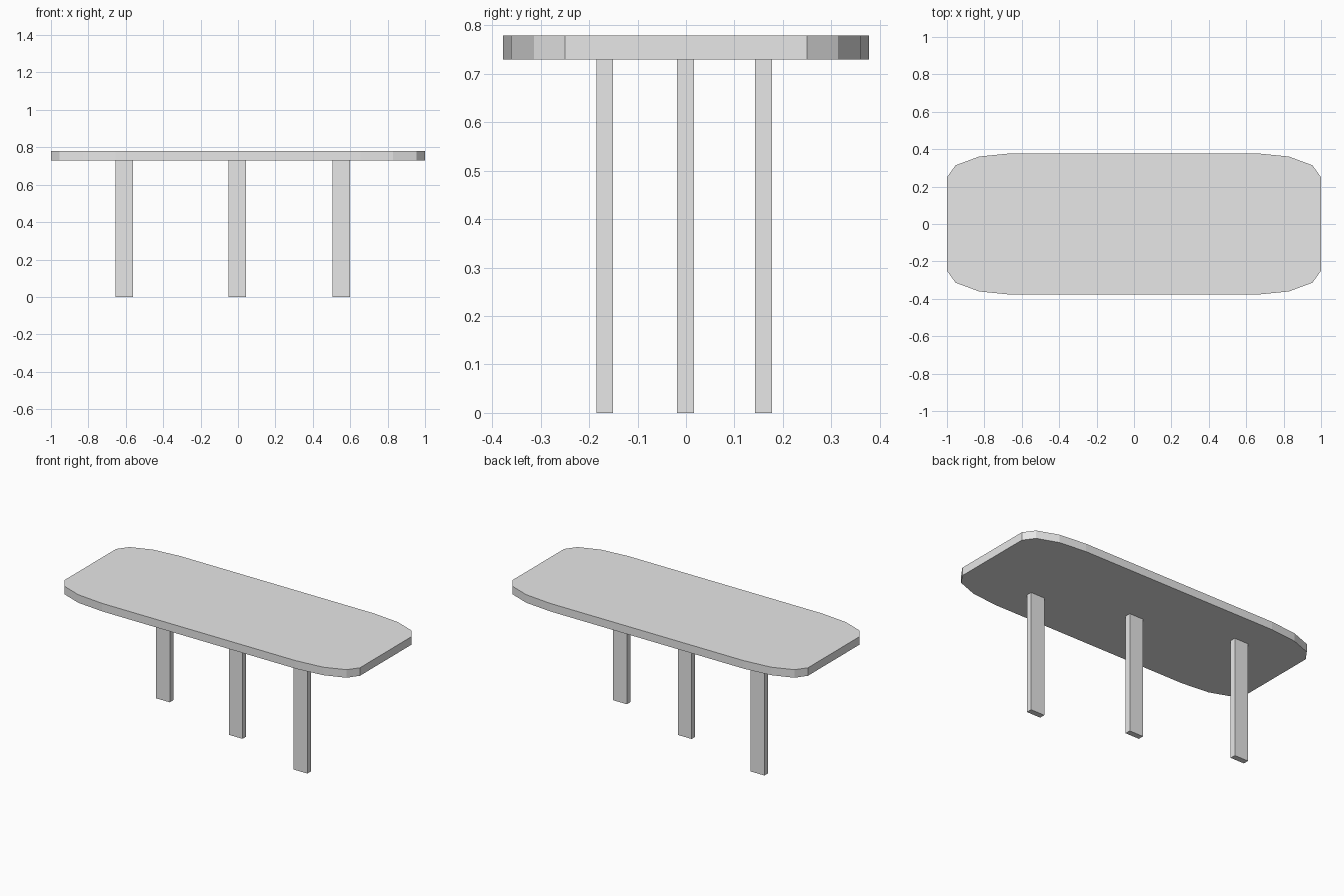
import bpy, bmesh, math

if "Cube" in bpy.data.objects:
    bpy.data.objects.remove(bpy.data.objects["Cube"])

grey = bpy.data.materials.new("light_grey")
grey.diffuse_color = (0.8, 0.8, 0.8, 1)
grey.use_nodes = True
grey.node_tree.nodes["Principled BSDF"].inputs["Base Color"].default_value = grey.diffuse_color


def prism(name, outline, z0, z1):
    """Extrude a closed counter-clockwise outline from z0 to z1."""
    bm = bmesh.new()
    base = bm.faces.new([bm.verts.new((x, y, z0)) for x, y in outline])
    up = bmesh.ops.extrude_face_region(bm, geom=[base], use_keep_orig=True)
    for v in up["geom"]:
        if isinstance(v, bmesh.types.BMVert):
            v.co.z = z1
    bmesh.ops.recalc_face_normals(bm, faces=bm.faces[:])
    mesh = bpy.data.meshes.new(name)
    bm.to_mesh(mesh)
    bm.free()
    mesh.materials.append(grey)
    obj = bpy.data.objects.new(name, mesh)
    bpy.context.collection.objects.link(obj)
    return obj


# Tabletop: rectangle with elliptical corners, three flat segments each
HX, HY, RX, RY = 1.0, 0.378, 0.345, 0.128
UNDERSIDE, TOP = 0.73, 0.779
outline = []
for quarter, (sx, sy) in enumerate([(1, 1), (-1, 1), (-1, -1), (1, -1)]):
    for step in range(4):
        a = math.radians(90 * quarter + 30 * step)
        outline.append((sx * (HX - RX) + RX * math.cos(a),
                        sy * (HY - RY) + RY * math.sin(a)))
prism("tabletop", outline, UNDERSIDE, TOP)

# Three flat legs along a diagonal
LX, LY = 0.0465, 0.0172
for name, cx, cy in [("left_leg", -0.608, 0.160),
                     ("middle_leg", -0.003, -0.001),
                     ("right_leg", 0.552, -0.168)]:
    prism(name, [(cx - LX, cy - LY), (cx + LX, cy - LY),
                 (cx + LX, cy + LY), (cx - LX, cy + LY)], 0, UNDERSIDE)
